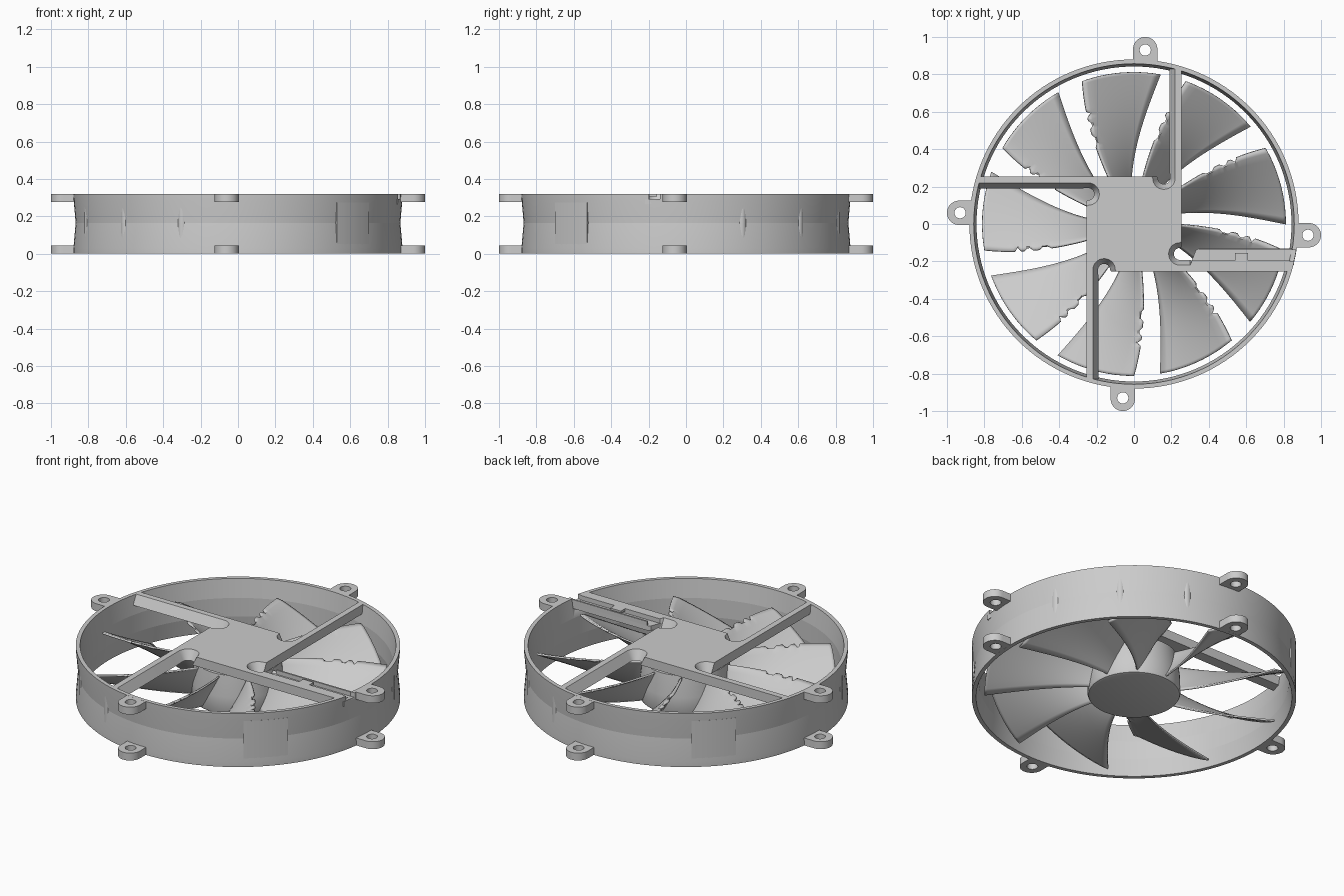
import bpy, bmesh
from math import sin, cos, pi, radians

if "Cube" in bpy.data.objects:
    bpy.data.objects.remove(bpy.data.objects["Cube"])


def smooth(ob, angle=30):
    bpy.ops.object.select_all(action='DESELECT')
    ob.select_set(True)
    bpy.context.view_layer.objects.active = ob
    bpy.ops.object.shade_smooth_by_angle(angle=radians(angle))


def finish(name, bm, angle=30):
    bmesh.ops.recalc_face_normals(bm, faces=bm.faces[:])
    mesh = bpy.data.meshes.new(name)
    bm.to_mesh(mesh)
    bm.free()
    ob = bpy.data.objects.new(name, mesh)
    bpy.context.collection.objects.link(ob)
    smooth(ob, angle)
    return ob


def lathe(name, profile, closed, segs=96, angle=30):
    """Revolve (r, z) points about z; open profiles get flat caps."""
    bm = bmesh.new()
    rings = [[bm.verts.new((r * cos(2 * pi * i / segs), r * sin(2 * pi * i / segs), z))
              for i in range(segs)] for r, z in profile]
    pairs = list(zip(rings, rings[1:])) + ([(rings[-1], rings[0])] if closed else [])
    for a, b in pairs:
        for i in range(segs):
            j = (i + 1) % segs
            bm.faces.new((a[i], a[j], b[j], b[i]))
    if not closed:
        bm.faces.new(rings[0])
        bm.faces.new(rings[-1])
    return finish(name, bm, angle)


def loft(name, bottom, top, z0, z1):
    """Solid between two outlines with matching point counts."""
    bm = bmesh.new()
    lo = [bm.verts.new((x, y, z0)) for x, y in bottom]
    hi = [bm.verts.new((x, y, z1)) for x, y in top]
    n = len(lo)
    for i in range(n):
        j = (i + 1) % n
        bm.faces.new((lo[i], lo[j], hi[j], hi[i]))
    bm.faces.new(lo)
    bm.faces.new(hi)
    return finish(name, bm)


def box(name, x0, x1, y0, y1, z0, z1):
    p = [(x0, y0), (x1, y0), (x1, y1), (x0, y1)]
    return loft(name, p, p, z0, z1)


def turn(p, k):
    for _ in range(k):
        p = (-p[1], p[0])
    return p


def arc(cx, cy, r, a0, a1, n):
    return [(cx + r * cos(radians(a0 + (a1 - a0) * i / n)),
             cy + r * sin(radians(a0 + (a1 - a0) * i / n))) for i in range(n + 1)]


# Ring housing with a waisted outside and a narrowed throat
ring = lathe("ring_housing", [
    (0.88, 0), (0.88, 0.03), (0.868, 0.165), (0.878, 0.28), (0.88, 0.32),
    (0.857, 0.32), (0.842, 0.21), (0.842, 0.10), (0.857, 0)], True, 128, 7)

# Cable exit cut in the rim
cutter = box("cable_exit_cutter", 0.80, 0.95, -0.20, -0.14, 0.293, 0.35)
cutter.hide_render = True
cutter.hide_set(True)
cut = ring.modifiers.new("cable_exit", 'BOOLEAN')
cut.object = cutter
cut.solver = 'EXACT'

# Rounded ribs and flat panels filling the waist on opposite quadrants
for side in (0, 180):
    for deg in (20.5, 45, 69.5):
        a = radians(side + deg)
        pts = arc(0.848 * cos(a), 0.848 * sin(a), 0.027, side + deg - 80, side + deg + 80, 10)
        loft("waist_rib", pts, pts, 0.06, 0.27)
    pts = arc(0, 0, 0.878, side + 127, side + 143, 8) + arc(0, 0, 0.856, side + 143, side + 127, 8)
    loft("waist_panel", pts, pts, 0.045, 0.275)


# Mounting tabs with screw holes, four at the top and four at the bottom
def add_spline(curve, pts):
    sp = curve.splines.new('POLY')
    sp.points.add(len(pts) - 1)
    for p, (x, y) in zip(sp.points, pts):
        p.co = (x, y, 0, 1)
    sp.use_cyclic_u = True


for level in (0.0225, 0.2975):
    for k in range(4):
        cu = bpy.data.curves.new("mounting_tab", 'CURVE')
        cu.dimensions = '2D'
        cu.fill_mode = 'BOTH'
        cu.extrude = 0.0222
        add_spline(cu, [(-0.005, 0.862), (0.125, 0.862)] + arc(0.06, 0.935, 0.065, 0, 180, 20))
        add_spline(cu, arc(0.06, 0.93, 0.03, 0, 345, 23))
        tab = bpy.data.objects.new("mounting_tab", cu)
        bpy.context.collection.objects.link(tab)
        tab.location.z = level
        tab.rotation_euler.z = k * pi / 2
        bpy.ops.object.select_all(action='DESELECT')
        tab.select_set(True)
        bpy.context.view_layer.objects.active = tab
        bpy.ops.object.convert(target='MESH')
        smooth(bpy.context.object)


# Motor plate with four tangential arms; inner arm edges slope outward
def plate_outline(inset, r):
    pts = []
    for k in range(4):
        end = -0.835
        q = [(end, 0.255)]
        if k == 2:
            q += [(end, 0.195), (-0.31, 0.195), (-0.30, 0.16 + r)]
        else:
            q += [(end, inset), (-0.5, inset), (-0.3, inset)]
        q += arc(-0.245, 0.16, r, 90, -90, 14) + [(-0.255, 0.155 - r)]
        pts += [turn(p, k) for p in q]
    return pts


loft("motor_plate_and_arms", plate_outline(0.19, 0.032), plate_outline(0.22, 0.06), 0.265, 0.32)

# Cable channel beside the right arm, with a small clip
channel = [(0.30, -0.22), (0.855, -0.22), (0.86, -0.13), (0.35, -0.13), (0.33, -0.14)]
loft("cable_channel", channel, channel, 0.265, 0.293)
box("cable_channel_lip", 0.35, 0.86, -0.14, -0.13, 0.28, 0.318)
box("cable_clip", 0.54, 0.61, -0.20, -0.155, 0.305, 0.32)

# Motor core and rotor hub
lathe("motor_core", [(0.18, 0.2), (0.18, 0.28)], False, 48)
lathe("rotor_hub", [(0.235, 0.012), (0.247, 0.016), (0.252, 0.026), (0.25, 0.12), (0.235, 0.245)], False, 64)

# Nine swept blades with a slightly folded, notched leading edge
chord = [i / 10 * 0.93 for i in range(11)] + [1.0]
ROWS = 36
NOTCHES = {15: 0.95, 16: 0.94, 17: 0.95, 21: 0.95, 22: 0.96, 25: 0.94}
bm = bmesh.new()
for b in range(9):
    grid = []
    for i in range(ROWS + 1):
        r = 0.235 + 0.577 * i / ROWS
        t = (r - 0.27) / 0.54
        trail = 93 - 18 * t + 5 * t * t
        lead = 119 - 7 * t - 2 * t * t
        low, high = 0.03 - 0.015 * t, 0.24
        row = []
        for u in chord:
            fold = 0.008 if u == 1.0 else 0
            if u == 1.0:
                u = NOTCHES.get(i, 1.0)
            a = radians(trail + (lead - trail) * u + 40 * b)
            z = low + (high - low) * u ** 1.1 - fold
            row.append(bm.verts.new((r * cos(a), r * sin(a), z)))
        grid.append(row)
    for i in range(ROWS):
        for j in range(len(chord) - 1):
            bm.faces.new((grid[i][j], grid[i + 1][j], grid[i + 1][j + 1], grid[i][j + 1]))
blades = finish("fan_blades", bm)
sol = blades.modifiers.new("thickness", 'SOLIDIFY')
sol.thickness = 0.010
sol.offset = 0
